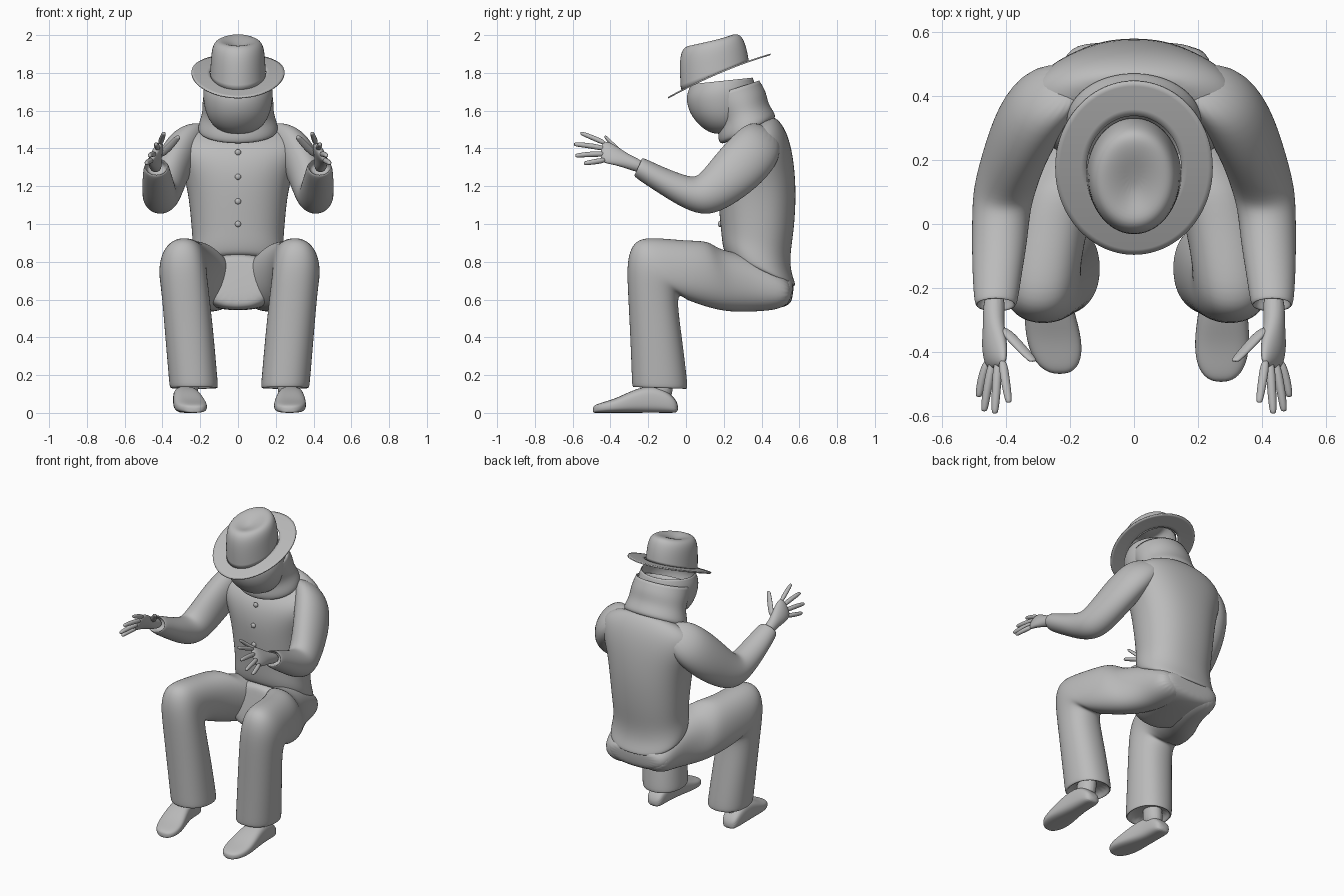
import bpy, bmesh, math

grey = bpy.data.materials.new("plain grey")
grey.diffuse_color = (0.5, 0.5, 0.5, 1)


def finish(name, bm, subdivide=2, thick=0):
    bmesh.ops.recalc_face_normals(bm, faces=bm.faces)
    me = bpy.data.meshes.new(name)
    bm.to_mesh(me)
    bm.free()
    me.materials.append(grey)
    ob = bpy.data.objects.new(name, me)
    bpy.context.collection.objects.link(ob)
    for p in me.polygons:
        p.use_smooth = True
    if subdivide:
        m = ob.modifiers.new("smooth", 'SUBSURF')
        m.levels = m.render_levels = subdivide
    if thick:
        ob.modifiers.new("thickness", 'SOLIDIFY').thickness = thick
    return ob


def loft(name, sections, side=1, sides=20, square=1.0, caps=(True, True), shift=0, **kw):
    """Rings given as centre x, half width, first y z, opposite y z, optional x tilt."""
    bm = bmesh.new()
    rings = []
    for s in sections:
        x, w, y1, z1, y2, z2 = s[:6]
        tilt = s[6] if len(s) > 6 else 0
        ring = []
        for i in range(sides):
            a = 2 * math.pi * i / sides
            c = math.copysign(abs(math.cos(a)) ** square, math.cos(a))
            v = math.copysign(abs(math.sin(a)) ** square, math.sin(a))
            ring.append(bm.verts.new((side * (x + w * c + tilt * v) + shift,
                                      (y1 + y2) / 2 + v * (y1 - y2) / 2,
                                      (z1 + z2) / 2 + v * (z1 - z2) / 2)))
        rings.append(ring)
    for a, b in zip(rings, rings[1:]):
        for i in range(sides):
            j = (i + 1) % sides
            bm.faces.new((a[i], a[j], b[j], b[i]))
    if caps[0]:
        bm.faces.new(rings[0])
    if caps[1]:
        bm.faces.new(rings[-1])
    return finish(name, bm, **kw)


# Jacket body and the seat of the trousers
loft("jacket", [
    (0, 0.235, 0.22, 0.83, 0.57, 0.665), (0, 0.252, 0.20, 0.85, 0.588, 0.67),
    (0, 0.25, 0.19, 0.90, 0.558, 0.74), (0, 0.242, 0.185, 0.95, 0.552, 0.83),
    (0, 0.248, 0.18, 1.0, 0.572, 0.95),
    (0, 0.262, 0.165, 1.15, 0.585, 1.12), (0, 0.29, 0.16, 1.26, 0.58, 1.27),
    (0, 0.34, 0.175, 1.35, 0.562, 1.40), (0, 0.335, 0.205, 1.41, 0.53, 1.50),
    (0, 0.25, 0.245, 1.45, 0.485, 1.56), (0, 0.17, 0.27, 1.47, 0.45, 1.57)], square=0.88)
loft("trouser_seat", [
    (0, 0.14, 0.572, 0.69, 0.565, 0.60), (0, 0.22, 0.555, 0.72, 0.54, 0.56),
    (0, 0.245, 0.43, 0.80, 0.43, 0.545), (0, 0.24, 0.27, 0.85, 0.26, 0.54),
    (0, 0.19, 0.19, 0.84, 0.15, 0.545), (0, 0.12, 0.18, 0.80, 0.13, 0.58)], square=0.85)

# Buttons down the front
for z, y in ((1.38, 0.188), (1.25, 0.163), (1.12, 0.17), (1.0, 0.18)):
    bm = bmesh.new()
    bmesh.ops.create_uvsphere(bm, u_segments=16, v_segments=8, radius=0.016)
    for v in bm.verts:
        v.co = (v.co.x, y + v.co.y * 0.7, z + v.co.z)
    finish("button", bm, 0)

# Arms, hands, legs and shoes
fingers = {
    "index_finger": ((0.412, -0.42, 1.425), (0.402, -0.49, 1.455), (0.392, -0.553, 1.48)),
    "middle_finger": ((0.425, -0.42, 1.398), (0.43, -0.51, 1.415), (0.435, -0.587, 1.422)),
    "ring_finger": ((0.44, -0.42, 1.37), (0.458, -0.51, 1.37), (0.468, -0.58, 1.362)),
    "little_finger": ((0.455, -0.42, 1.34), (0.475, -0.48, 1.33), (0.485, -0.535, 1.322)),
    "thumb": ((0.415, -0.32, 1.36), (0.365, -0.375, 1.405), (0.318, -0.425, 1.46)),
}
for side, word in ((1, "right"), (-1, "left")):
    loft(word + "_sleeve", [
        (0.20, 0.05, 0.38, 1.54, 0.49, 1.48), (0.27, 0.105, 0.305, 1.53, 0.51, 1.36),
        (0.335, 0.105, 0.19, 1.41, 0.43, 1.24), (0.375, 0.10, 0.11, 1.31, 0.31, 1.14),
        (0.402, 0.10, 0.06, 1.25, 0.18, 1.06), (0.415, 0.092, 0.02, 1.25, 0.08, 1.045),
        (0.42, 0.088, -0.08, 1.285, -0.03, 1.09), (0.428, 0.078, -0.17, 1.325, -0.14, 1.16),
        (0.432, 0.068, -0.235, 1.355, -0.28, 1.25), (0.432, 0.055, -0.235, 1.34, -0.275, 1.265),
        (0.432, 0.05, -0.19, 1.32, -0.22, 1.25)], side)
    loft(word + "_palm", [
        (0.435, 0.036, -0.20, 1.325, -0.22, 1.26), (0.44, 0.034, -0.29, 1.36, -0.31, 1.29),
        (0.437, 0.034, -0.36, 1.41, -0.37, 1.31, -0.025), (0.433, 0.027, -0.42, 1.445, -0.43, 1.32, -0.028),
        (0.433, 0.012, -0.45, 1.43, -0.455, 1.335, -0.022)], side, 14)
    for name, path in fingers.items():
        r, k = (0.018, 1.3) if name == "thumb" else (0.016, 1)
        pts = [(*path[0], r), (*path[1], r), (*path[2], r * 0.8)]
        x, y, z = path[2]
        pts.append((x, y - 0.006, z, r * 0.4))
        loft(word + "_" + name, [(x, q * k, y, z + q, y, z - q) for x, y, z, q in pts], side, 8)

    loft(word + "_trouser_leg", [
        (0.24, 0.10, -0.25, 0.18, -0.02, 0.18), (0.24, 0.115, -0.27, 0.135, -0.005, 0.125),
        (0.241, 0.13, -0.287, 0.135, 0.01, 0.125), (0.245, 0.13, -0.288, 0.18, 0.008, 0.17),
        (0.265, 0.13, -0.297, 0.42, -0.02, 0.4), (0.285, 0.127, -0.31, 0.66, -0.045, 0.58),
        (0.298, 0.127, -0.315, 0.81, -0.035, 0.63), (0.30, 0.127, -0.28, 0.91, 0.0, 0.60),
        (0.295, 0.126, -0.20, 0.935, 0.03, 0.588), (0.27, 0.13, 0.0, 0.912, 0.09, 0.565),
        (0.225, 0.14, 0.125, 0.915, 0.19, 0.538), (0.18, 0.14, 0.165, 0.865, 0.28, 0.532),
        (0.14, 0.125, 0.33, 0.84, 0.38, 0.535), (0.13, 0.115, 0.47, 0.76, 0.49, 0.545),
        (0.125, 0.085, 0.565, 0.69, 0.56, 0.585)],
        side, square=0.9, shift=0.008)

    # Each shoe points slightly its own way
    tip, toe_x = (-0.494, 0.272) if side > 0 else (-0.469, 0.232)
    shoe = []
    for t, w, top in ((0, 0.02, 0.032), (0.035, 0.055, 0.045), (0.13, 0.08, 0.058), (0.28, 0.088, 0.078),
                      (0.48, 0.078, 0.125), (0.7, 0.065, 0.15), (0.9, 0.06, 0.11), (1, 0.042, 0.05)):
        x = toe_x + (0.28 - toe_x) * min(1, t * 1.5)
        y = tip + (-0.04 - tip) * t
        shoe.append((x, w, y, top, y, 0.0))
    loft(word + "_shoe", shoe, side, square=0.68)
    loft(word + "_ankle", [
        (0.27, 0.058, -0.22, 0.08, -0.07, 0.05), (0.262, 0.055, -0.20, 0.16, -0.07, 0.16),
        (0.255, 0.055, -0.20, 0.25, -0.07, 0.25)], side)

# Wrapped face and scarf, both open at the top
loft("wrapped_face", [
    (0, 0.06, 0.15, 1.472, 0.27, 1.48), (0, 0.13, 0.085, 1.505, 0.32, 1.52),
    (0, 0.17, 0.025, 1.57, 0.36, 1.58), (0, 0.186, 0.0, 1.64, 0.38, 1.66),
    (0, 0.188, 0.002, 1.69, 0.375, 1.73), (0, 0.17, 0.025, 1.74, 0.355, 1.775)],
    caps=(True, False), thick=0.006)
loft("scarf", [
    (0, 0.19, 0.21, 1.43, 0.44, 1.55), (0, 0.214, 0.175, 1.42, 0.468, 1.555),
    (0, 0.214, 0.165, 1.47, 0.48, 1.58), (0, 0.19, 0.175, 1.53, 0.435, 1.635),
    (0, 0.192, 0.13, 1.59, 0.428, 1.70), (0, 0.18, 0.08, 1.66, 0.39, 1.76)],
    caps=(False, False), thick=0.008)

# Hat crown and tilted brim
loft("hat_crown", [
    (0, 0.15, -0.03, 1.71, 0.335, 1.865), (0, 0.146, -0.036, 1.81, 0.327, 1.915),
    (0, 0.14, -0.034, 1.905, 0.312, 1.965), (0, 0.115, 0.0, 1.95, 0.29, 2.003),
    (0, 0.06, 0.06, 1.938, 0.255, 2.008), (0, 0.02, 0.12, 1.94, 0.2, 1.985)],
    caps=(False, True), thick=0.006)
bm = bmesh.new()
rings = []
for r in (0.6, 0.75, 0.88, 1.0):
    ring = []
    for i in range(48):
        a = 2 * math.pi * i / 48
        y = 0.175 + 0.272 * r * math.sin(a)
        t = (y + 0.1) / 0.54
        ring.append(bm.verts.new((0.247 * r * math.cos(a), y, 1.67 + 0.30 * t - 0.07 * t * t)))
    rings.append(ring)
for a, b in zip(rings, rings[1:]):
    for i in range(48):
        j = (i + 1) % 48
        bm.faces.new((a[i], a[j], b[j], b[i]))
finish("hat_brim", bm, 1, 0.008)
